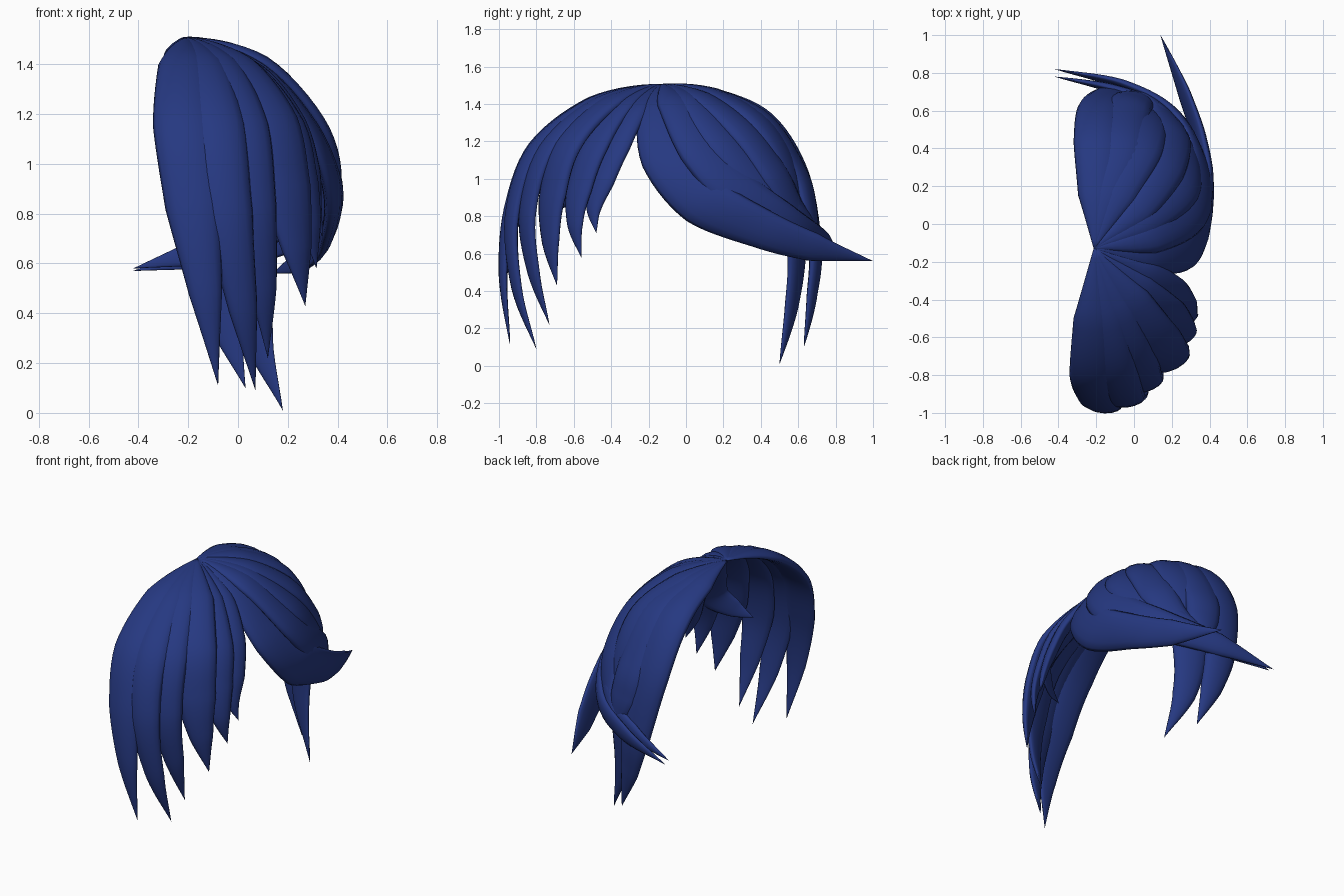
import bpy, math
from mathutils import Vector

CROWN = (-0.21, -0.13, 1.505)
SIDES, STEPS = 14, 7

mat = bpy.data.materials.new("blue_hair")
mat.diffuse_color = (0.019, 0.04, 0.22, 1)


def spline(pts, u):
    # Catmull-Rom point at u in 0..1, leaving the crown almost level
    n = len(pts) - 1
    i = min(int(u * n), n - 1)
    t = u * n - i
    b, c = pts[i], pts[i + 1]
    a = pts[i - 1] if i else Vector((2 * b.x - c.x, 2 * b.y - c.y, b.z))
    d = pts[i + 2] if i + 2 <= n else c * 2 - b
    return 0.5 * (2 * b + (c - a) * t + (2 * a - 5 * b + 4 * c - d) * t * t
                  + (3 * b - a - 3 * c + d) * t ** 3)


def width_at(u, profile):
    f = u * (len(profile) - 1)
    i = min(int(f), len(profile) - 2)
    t = f - i
    return profile[i] * (1 - t) + profile[i + 1] * t


def strand(name, width, thick, path, profile, roll=0):
    # Tapered lens-section lock following the head; roll tucks the lower edge in
    pts = [Vector(CROWN)] + [Vector(p) for p in path]
    rings = STEPS * (len(pts) - 1)
    verts, faces = [], []
    for r in range(rings + 1):
        u = r / rings
        p = spline(pts, u)
        tan = (spline(pts, min(u + 0.01, 1)) - spline(pts, max(u - 0.01, 0))).normalized()
        out = Vector((p.x + 0.2, p.y + 0.1, max(p.z - 0.8, 0) - roll * u))
        out = (out - tan * out.dot(tan)).normalized()
        side = tan.cross(out)
        k = max(width_at(u, profile), 0.003)
        for s in range(SIDES):
            a = 2 * math.pi * s / SIDES
            h = math.sin(a) * (1 if math.sin(a) > 0 else 0.5)
            verts.append(p + side * math.cos(a) * width * k + out * h * thick * k ** 0.8)
    for r in range(rings):
        for s in range(SIDES):
            a, b = r * SIDES + s, r * SIDES + (s + 1) % SIDES
            faces.append((a, b, b + SIDES, a + SIDES))
    faces.append(tuple(range(SIDES))[::-1])
    faces.append(tuple(range(rings * SIDES, (rings + 1) * SIDES)))
    me = bpy.data.meshes.new(name)
    me.from_pydata(verts, [], faces)
    me.polygons.foreach_set("use_smooth", [True] * len(faces))
    me.materials.append(mat)
    ob = bpy.data.objects.new(name, me)
    bpy.context.collection.objects.link(ob)


# Long fringe falling to the front and front right
fringe = [
    (0.122, 0.05, [(-0.22, -0.5, 1.4), (-0.22, -0.8, 1.16), (-0.18, -0.93, 0.83), (-0.13, -0.97, 0.48), (-0.08, -0.94, 0.11)]),
    (0.11, 0.05, [(-0.14, -0.5, 1.395), (-0.08, -0.8, 1.15), (-0.04, -0.92, 0.8), (0.02, -0.9, 0.42), (0.07, -0.8, 0.09)]),
    (0.11, 0.05, [(-0.08, -0.47, 1.395), (0.02, -0.74, 1.15), (0.06, -0.84, 0.82), (0.1, -0.81, 0.5), (0.12, -0.73, 0.22)]),
    (0.13, 0.055, [(-0.02, -0.41, 1.395), (0.13, -0.63, 1.17), (0.19, -0.71, 0.9), (0.235, -0.72, 0.66), (0.27, -0.69, 0.43)]),
    (0.10, 0.045, [(0.03, -0.34, 1.38), (0.19, -0.49, 1.16), (0.25, -0.57, 0.93), (0.29, -0.59, 0.75), (0.315, -0.56, 0.58)]),
    (0.09, 0.045, [(0.06, -0.26, 1.37), (0.21, -0.37, 1.17), (0.27, -0.45, 0.98), (0.3, -0.49, 0.84), (0.34, -0.48, 0.71)]),
]
for i, (w, t, path) in enumerate(fringe):
    strand(f"fringe_lock_{i + 1}", w, t, path, (0.03, 0.82, 1, 0.92, 0.55, 0))

# Lock curling inwards behind the fringe
strand("inner_fringe_lock", 0.11, 0.035,
       [(0.0, -0.3, 1.38), (0.15, -0.46, 1.17), (0.2, -0.57, 1.0), (0.11, -0.66, 0.9), (0.0, -0.71, 0.85)],
       (0.03, 0.75, 1, 0.9, 0.55, 0), 0.15)

# Locks swept around the right side towards the back
swept = [
    (0.145, 0.05, 0.5, [(0.08, -0.15, 1.37), (0.285, -0.1, 1.12), (0.37, 0.09, 0.89), (0.35, 0.4, 0.735), (0.265, 0.68, 0.635), (0.14, 1.0, 0.56)]),
    (0.13, 0.05, 0.3, [(0.09, -0.06, 1.4), (0.3, 0.08, 1.15), (0.34, 0.3, 0.91), (0.21, 0.57, 0.74), (-0.06, 0.73, 0.65), (-0.42, 0.82, 0.57)]),
    (0.12, 0.05, 0.2, [(0.06, 0.02, 1.41), (0.25, 0.2, 1.19), (0.25, 0.42, 0.95), (0.12, 0.61, 0.76), (-0.12, 0.71, 0.66), (-0.42, 0.78, 0.58)]),
    (0.12, 0.05, 0.1, [(0.02, 0.08, 1.425), (0.16, 0.3, 1.25), (0.2, 0.47, 1.02), (0.15, 0.58, 0.82), (0.05, 0.67, 0.71), (-0.1, 0.72, 0.65)]),
]
for i, (w, t, roll, path) in enumerate(swept):
    strand(f"side_lock_{i + 1}", w, t, path, (0.03, 0.75, 1, 1, 0.75, 0.55, 0), roll)

# Locks falling down the back
back = [
    (0.125, 0.05, [(-0.09, 0.15, 1.44), (0.03, 0.4, 1.28), (0.06, 0.55, 1.0), (0.045, 0.585, 0.62), (0.075, 0.56, 0.32), (0.18, 0.5, 0.01)]),
    (0.12, 0.05, [(-0.15, 0.15, 1.445), (-0.06, 0.42, 1.3), (-0.03, 0.6, 1.02), (0.0, 0.65, 0.84), (0.02, 0.67, 0.74), (0.05, 0.68, 0.64)]),
    (0.12, 0.05, [(-0.2, 0.15, 1.445), (-0.2, 0.43, 1.31), (-0.18, 0.61, 1.02), (-0.11, 0.68, 0.63), (-0.05, 0.665, 0.36), (0.03, 0.63, 0.1)]),
]
for i, (w, t, path) in enumerate(back):
    strand(f"back_lock_{i + 1}", w, t, path, (0.03, 0.8, 1, 1, 0.9, 0.58, 0))
